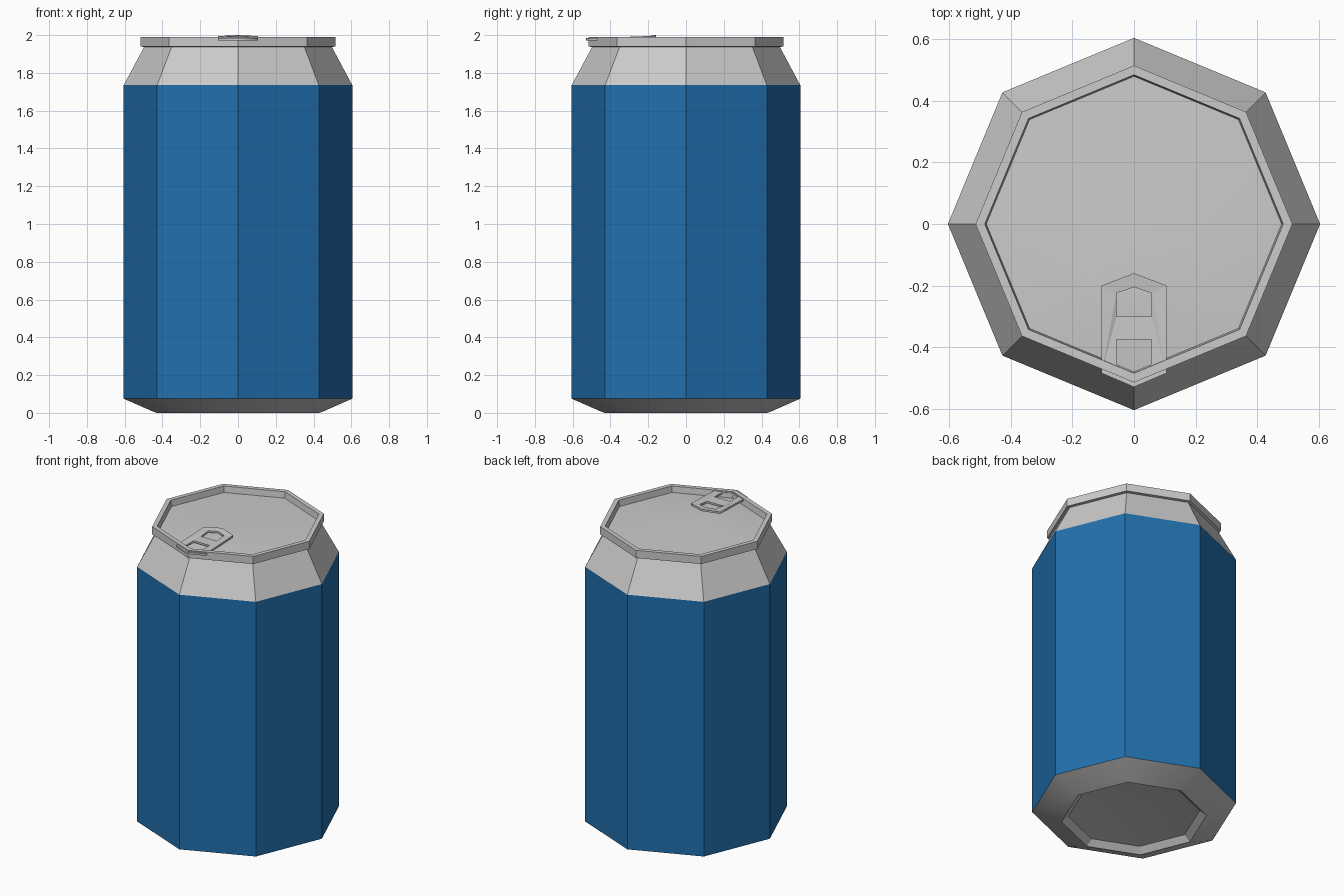
import bpy, bmesh
from math import cos, sin, pi, radians

if "Cube" in bpy.data.objects:
    bpy.data.objects.remove(bpy.data.objects["Cube"])

SIDES = 8


def ring(bm, r, z, cy=0.0, turn=0.0):
    return [bm.verts.new((r * cos(2 * pi * i / SIDES + turn),
                          cy + r * sin(2 * pi * i / SIDES + turn), z)) for i in range(SIDES)]


def bridge(bm, a, b):
    for i in range(SIDES):
        j = (i + 1) % SIDES
        bm.faces.new((a[i], a[j], b[j], b[i]))


def finish(name, bm, color=None):
    mesh = bpy.data.meshes.new(name)
    bm.to_mesh(mesh)
    bm.free()
    mesh.shade_smooth()
    mesh.set_sharp_from_angle(angle=radians(20))
    obj = bpy.data.objects.new(name, mesh)
    bpy.context.collection.objects.link(obj)
    if color:
        mat = bpy.data.materials.new(name + "_paint")
        mat.diffuse_color = color
        mat.use_nodes = True
        mat.node_tree.nodes["Principled BSDF"].inputs["Base Color"].default_value = mat.diffuse_color
        mesh.materials.append(mat)
    return obj


def lathe(name, profile, color=None, apex=None):
    """Eight-sided revolve of (radius, z) points; apex closes the last ring."""
    bm = bmesh.new()
    rings = [ring(bm, r, z) for r, z in profile]
    for a, b in zip(rings, rings[1:]):
        bridge(bm, a, b)
    if apex is not None:
        tip = bm.verts.new((0, 0, apex))
        for i in range(SIDES):
            bm.faces.new((rings[-1][i], rings[-1][(i + 1) % SIDES], tip))
    return finish(name, bm, color)


# Painted wall
lathe("body", [(0.605, 0.075), (0.605, 1.735)], (0.015, 0.16, 0.42, 1))

# Concave base, profile runs outside to centre
base = lathe("base", [(0.605, 0.075), (0.445, 0.005), (0.43, 0.0), (0.39, 0.035)], apex=0.075)
base.data.flip_normals()

# Shoulder and seamed rim
lathe("neck_and_rim", [(0.605, 1.735), (0.497, 1.937), (0.515, 1.94),
                       (0.515, 1.99), (0.485, 1.99), (0.48, 1.95)])

# Recessed lid rising gently to a pad beneath the tab
bm = bmesh.new()
edge = ring(bm, 0.482, 1.95)
pad = ring(bm, 0.13, 1.967, cy=-0.19)
bridge(bm, edge, pad)
bm.faces.new(pad)
finish("lid", bm)

# Pull tab: pointed outline with two finger holes
outlines = [
    [(-0.105, -0.485), (0, -0.53), (0.105, -0.485), (0.105, -0.2), (0, -0.16), (-0.105, -0.2)],
    [(-0.057, -0.3), (0.057, -0.3), (0.057, -0.225), (0, -0.205), (-0.057, -0.225)],
    [(-0.057, -0.375), (0.057, -0.375), (0.057, -0.455), (0, -0.48), (-0.057, -0.455)],
]
curve = bpy.data.curves.new("pull_tab", 'CURVE')
curve.dimensions = '2D'
curve.fill_mode = 'BOTH'
curve.extrude = 0.006
for pts in outlines:
    spline = curve.splines.new('POLY')
    spline.points.add(len(pts) - 1)
    for p, (x, y) in zip(spline.points, pts):
        p.co = (x, y, 0, 1)
    spline.use_cyclic_u = True
tab = bpy.data.objects.new("pull_tab", curve)
bpy.context.collection.objects.link(tab)
bpy.context.view_layer.objects.active = tab
tab.select_set(True)
bpy.ops.object.convert(target='MESH')
tab = bpy.context.object

# Lift the tab's inner end
for v in tab.data.vertices:
    v.co.z += 1.978 + max(0, v.co.y + 0.29) * 0.123
